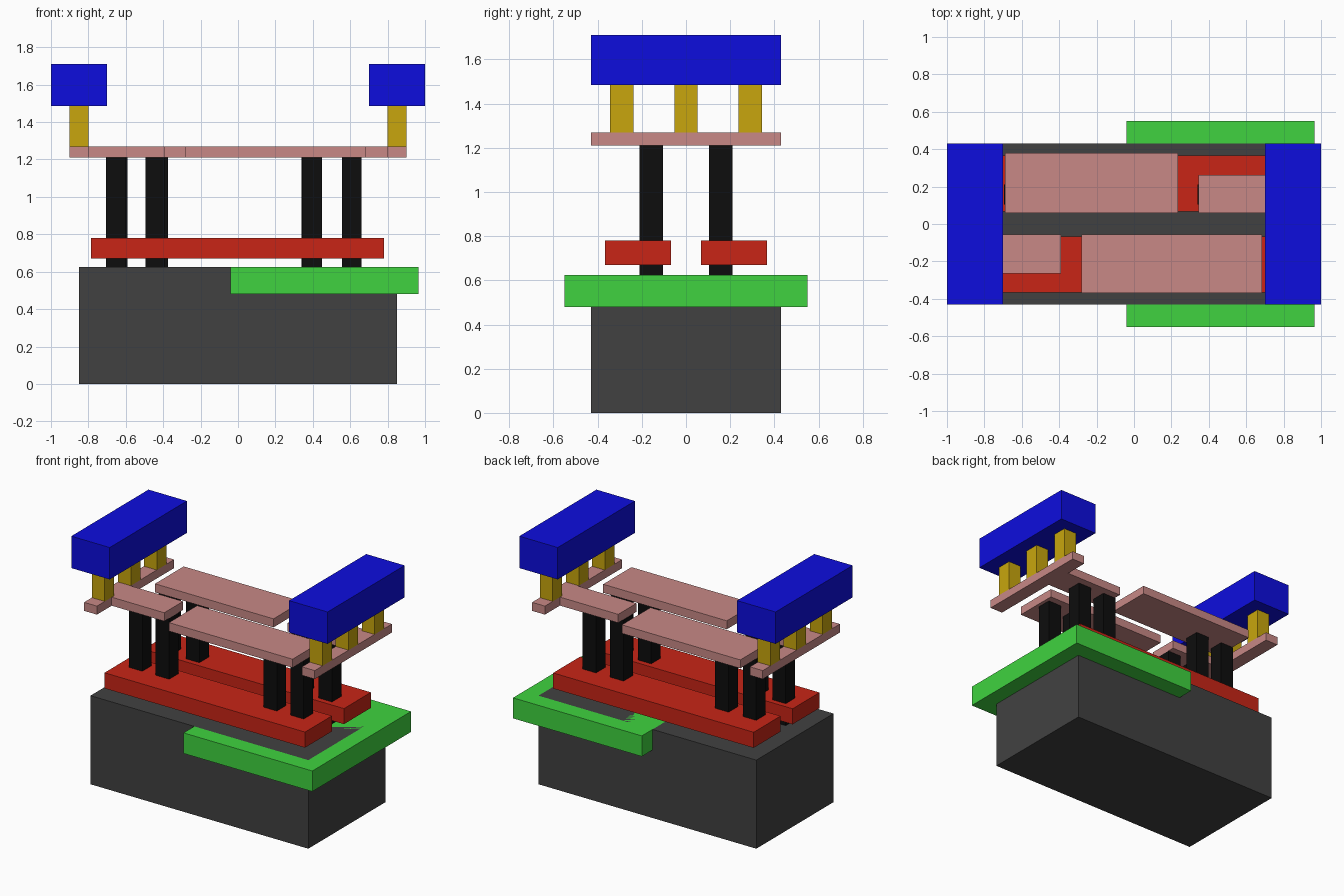
import bpy

if "Cube" in bpy.data.objects:
    bpy.data.objects.remove(bpy.data.objects["Cube"])


def material(name, rgb):
    mat = bpy.data.materials.new(name)
    mat.diffuse_color = (*rgb, 1)
    mat.use_nodes = True
    mat.node_tree.nodes["Principled BSDF"].inputs["Base Color"].default_value = mat.diffuse_color
    return mat


CHARCOAL = material("charcoal", (0.053, 0.053, 0.053))
GREEN = material("green", (0.05, 0.65, 0.05))
RED = material("red", (0.58, 0.018, 0.008))
BLACK = material("black", (0.004, 0.004, 0.004))
PINK = material("pink", (0.58, 0.25, 0.24))
YELLOW = material("yellow", (0.58, 0.38, 0.004))
BLUE = material("blue", (0.004, 0.004, 0.73))


def box(name, mat, x, y, z):
    """Box from its (min, max) extent on each axis."""
    spans = (x, y, z)
    bpy.ops.mesh.primitive_cube_add(size=1, location=[(a + b) / 2 for a, b in spans])
    obj = bpy.context.object
    obj.name = name
    obj.scale = [b - a for a, b in spans]
    bpy.ops.object.transform_apply(location=False, rotation=False, scale=True)
    obj.data.materials.append(mat)
    return obj


# Plinth and the collar around its right half
box("base_block", CHARCOAL, (-0.85, 0.85), (-0.43, 0.43), (0, 0.625))
box("base_collar", GREEN, (-0.04, 0.965), (-0.55, 0.55), (0.48, 0.625))

# Two long rails, each threaded by four pillars
pillar_lefts = {"front": (-0.705, -0.495, 0.345, 0.555),
                "back": (-0.695, -0.48, 0.34, 0.555)}
for side, s in (("front", -1), ("back", 1)):
    box(f"{side}_rail", RED, (-0.785, 0.78), sorted((s * 0.067, s * 0.367)), (0.67, 0.78))
    for i, left in enumerate(pillar_lefts[side]):
        box(f"{side}_pillar_{i + 1}", BLACK, (left, left + 0.105),
            sorted((s * 0.105, s * 0.21)), (0.625, 1.21))

# Upper deck: a long and a short plank per side
DECK = (1.21, 1.27)
box("front_long_plank", PINK, (-0.28, 0.685), (-0.37, -0.055), DECK)
box("front_short_plank", PINK, (-0.80, -0.39), (-0.265, -0.055), DECK)
box("back_long_plank", PINK, (-0.69, 0.235), (0.06, 0.38), DECK)
box("back_short_plank", PINK, (0.345, 0.80), (0.06, 0.263), DECK)

# Each end: cross plank, three posts and a top beam
for side, s in (("left", -1), ("right", 1)):
    inner = sorted((s * 0.80, s * 0.90))
    box(f"{side}_cross_plank", PINK, inner, (-0.43, 0.43), DECK)
    for i, y in enumerate((-0.29, 0, 0.29)):
        box(f"{side}_post_{i + 1}", YELLOW, inner, (y - 0.053, y + 0.053), (1.27, 1.485))
    box(f"{side}_top_beam", BLUE, sorted((s * 0.70, s * 1.0)), (-0.43, 0.43), (1.485, 1.71))
